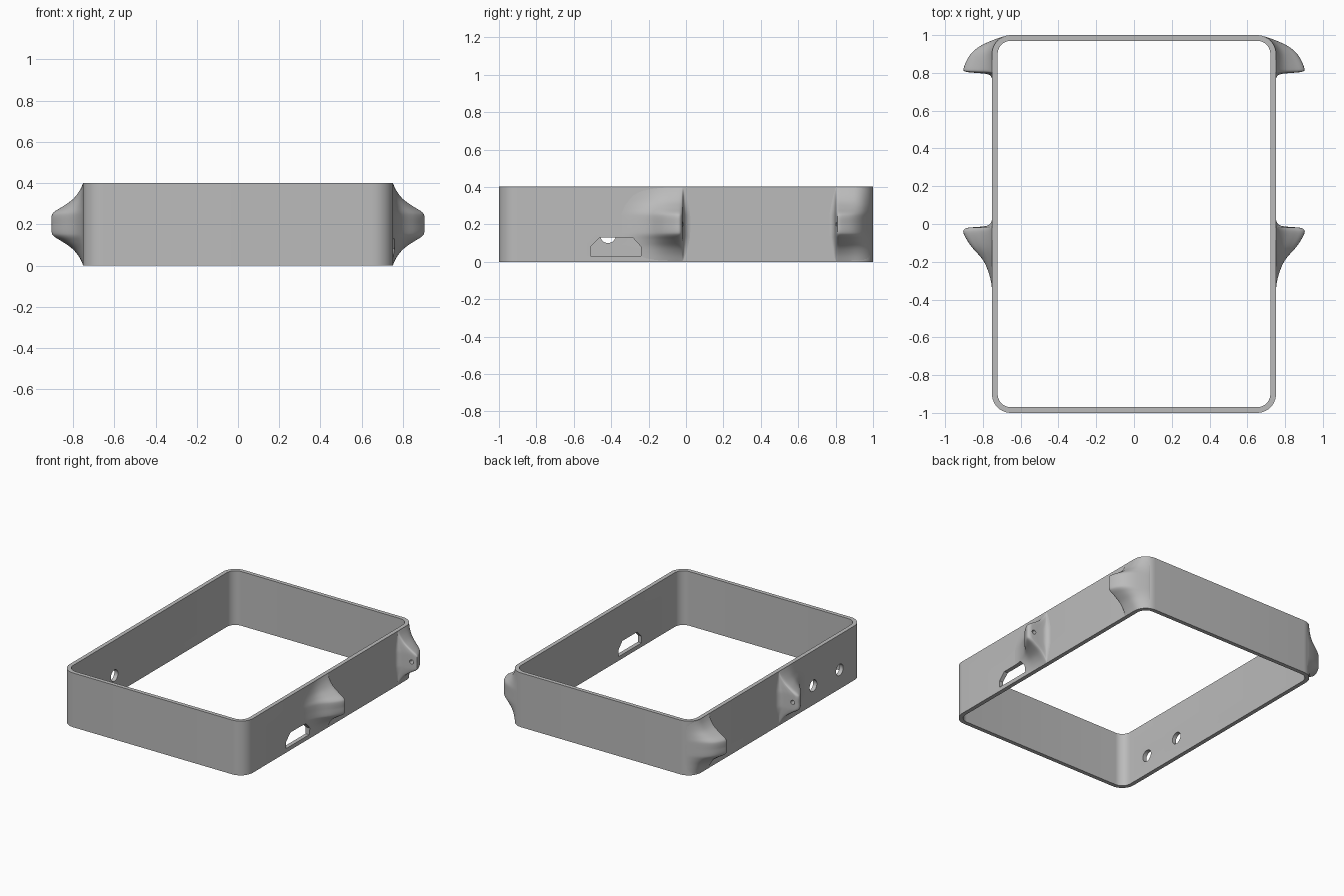
import bpy, bmesh, math

if "Cube" in bpy.data.objects:
    bpy.data.objects.remove(bpy.data.objects["Cube"])

HALF_X, HALF_Y, HEIGHT, WALL, RADIUS = 0.752, 1.0, 0.402, 0.03, 0.1
MID_Z = HEIGHT / 2

grey = bpy.data.materials.new("grey")
grey.use_nodes = True
grey.diffuse_color = (0.5, 0.5, 0.5, 1)
grey.node_tree.nodes["Principled BSDF"].inputs["Base Color"].default_value = (0.5, 0.5, 0.5, 1)


def finish(name, bm):
    bmesh.ops.recalc_face_normals(bm, faces=bm.faces)
    mesh = bpy.data.meshes.new(name)
    bm.to_mesh(mesh)
    bm.free()
    mesh.materials.append(grey)
    obj = bpy.data.objects.new(name, mesh)
    bpy.context.collection.objects.link(obj)
    return obj


def activate(obj):
    bpy.ops.object.select_all(action='DESELECT')
    obj.select_set(True)
    bpy.context.view_layer.objects.active = obj


def bridge(bm, a, b):
    n = len(a)
    for i in range(n):
        bm.faces.new((a[i], a[(i + 1) % n], b[(i + 1) % n], b[i]))


def loft(name, sections):
    """Closed solid through matching rings of points."""
    bm = bmesh.new()
    rings = [[bm.verts.new(p) for p in s] for s in sections]
    for a, b in zip(rings, rings[1:]):
        bridge(bm, a, b)
    bm.faces.new(rings[0])
    bm.faces.new(rings[-1])
    return finish(name, bm)


def rounded_rect(inset, steps=10):
    r = RADIUS - inset
    pts = []
    for k, (sx, sy) in enumerate(((1, 1), (-1, 1), (-1, -1), (1, -1))):
        for i in range(steps + 1):
            t = math.pi / 2 * (k + i / steps)
            pts.append((sx * (HALF_X - RADIUS) + r * math.cos(t),
                        sy * (HALF_Y - RADIUS) + r * math.sin(t)))
    return pts


def smooth_path(pts, steps=4):
    """Catmull-Rom resampling of a list of pairs."""
    ext = [pts[0]] + pts + [pts[-1]]
    out = []
    for a, b, c, d in zip(ext, ext[1:], ext[2:], ext[3:]):
        for i in range(steps):
            t = i / steps
            out.append(tuple(
                0.5 * (2 * q + (r - p) * t + (2 * p - 5 * q + 4 * r - s) * t * t
                       + (3 * q - p - 3 * r + s) * t ** 3)
                for p, q, r, s in zip(a, b, c, d)))
    return out + [pts[-1]]


def wall_x(y):
    """Outer wall position, following the rounded corner."""
    d = max(0, abs(y) - (HALF_Y - RADIUS))
    return HALF_X - RADIUS + math.sqrt(RADIUS ** 2 - d * d)


def cylinder(name, axis, centre, radius, depth):
    rings = []
    for end in (-depth / 2, depth / 2):
        ring = []
        for i in range(32):
            t = math.tau * i / 32
            u, v = radius * math.cos(t), radius * math.sin(t)
            off = (end, u, v) if axis == 'X' else (u, end, v)
            ring.append([c + o for c, o in zip(centre, off)])
        rings.append(ring)
    return loft(name, rings)


def cut(obj, cutters):
    activate(obj)
    for c in cutters:
        mod = obj.modifiers.new("cut", 'BOOLEAN')
        mod.operation, mod.solver, mod.object = 'DIFFERENCE', 'EXACT', c
        bpy.ops.object.modifier_apply(modifier=mod.name)


# Rounded rectangular frame
bm = bmesh.new()
loops = [[bm.verts.new((x, y, z)) for x, y in rounded_rect(inset)]
         for inset, z in ((0, 0), (0, HEIGHT), (WALL, HEIGHT), (WALL, 0))]
for i in range(4):
    bridge(bm, loops[i], loops[(i + 1) % 4])
frame = finish("frame", bm)

# Cutters: port slot in the left wall, two round holes in the right wall
slot_outline = [(-0.51, 0.03), (-0.24, 0.03), (-0.24, 0.08), (-0.285, 0.13),
                (-0.46, 0.13), (-0.51, 0.08)]
slot = loft("slot_cutter", [[(x, y, z) for y, z in slot_outline] for x in (0.6, 1.0)])
holes = [cylinder("hole_cutter", 'X', (-HALF_X, y, 0.142), 0.042, 0.2)
         for y in (-0.417, -0.726)]
cut(frame, [slot] + holes)

# Flared strap lugs: bulge along y, shaped in height by a bell profile
front_bulge = [(0.035, 0), (0.01, 0.006), (-0.008, 0.025), (-0.014, 0.06), (-0.018, 0.11),
               (-0.024, 0.142), (-0.048, 0.152), (-0.116, 0.113), (-0.196, 0.046),
               (-0.29, 0.01), (-0.37, 0)]
rear_bulge = [(0.755, 0), (0.78, 0.006), (0.793, 0.025), (0.798, 0.06), (0.802, 0.11),
              (0.807, 0.142), (0.822, 0.152), (0.884, 0.125), (0.937, 0.079),
              (0.974, 0.028), (0.992, 0.004)]
bell = [(0, 1), (0.04, 1), (0.06, 0.92), (0.085, 0.66), (0.12, 0.34), (0.16, 0.13), (MID_Z, 0)]
half_bell = smooth_path(bell)
full_bell = [(-d, p) for d, p in reversed(half_bell[1:])] + half_bell

lug_holes = []
for side, sx in (("left", 1), ("right", -1)):
    for end, bulge, y_hole in (("front", front_bulge, -0.04), ("rear", rear_bulge, 0.82)):
        sections = []
        for y, q in smooth_path(bulge):
            base = wall_x(y) - 0.002
            ring = [(sx * (base + max(q, 0) * p), y, MID_Z + d) for d, p in full_bell]
            ring += [(sx * (base - 0.018), y, HEIGHT), (sx * (base - 0.018), y, 0)]
            sections.append(ring)
        lug = loft(f"{side}_{end}_lug", sections)
        pin = cylinder("pin_cutter", 'Y', (sx * 0.862, y_hole, MID_Z), 0.015, 0.09)
        lug_holes.append(pin)
        cut(lug, [pin] + ([slot] if sx > 0 and end == "front" else []))
        activate(lug)
        bpy.ops.object.shade_smooth_by_angle(angle=math.radians(35))

activate(frame)
bpy.ops.object.shade_smooth_by_angle(angle=math.radians(30))

for cutter in [slot] + holes + lug_holes:
    bpy.data.objects.remove(cutter)
